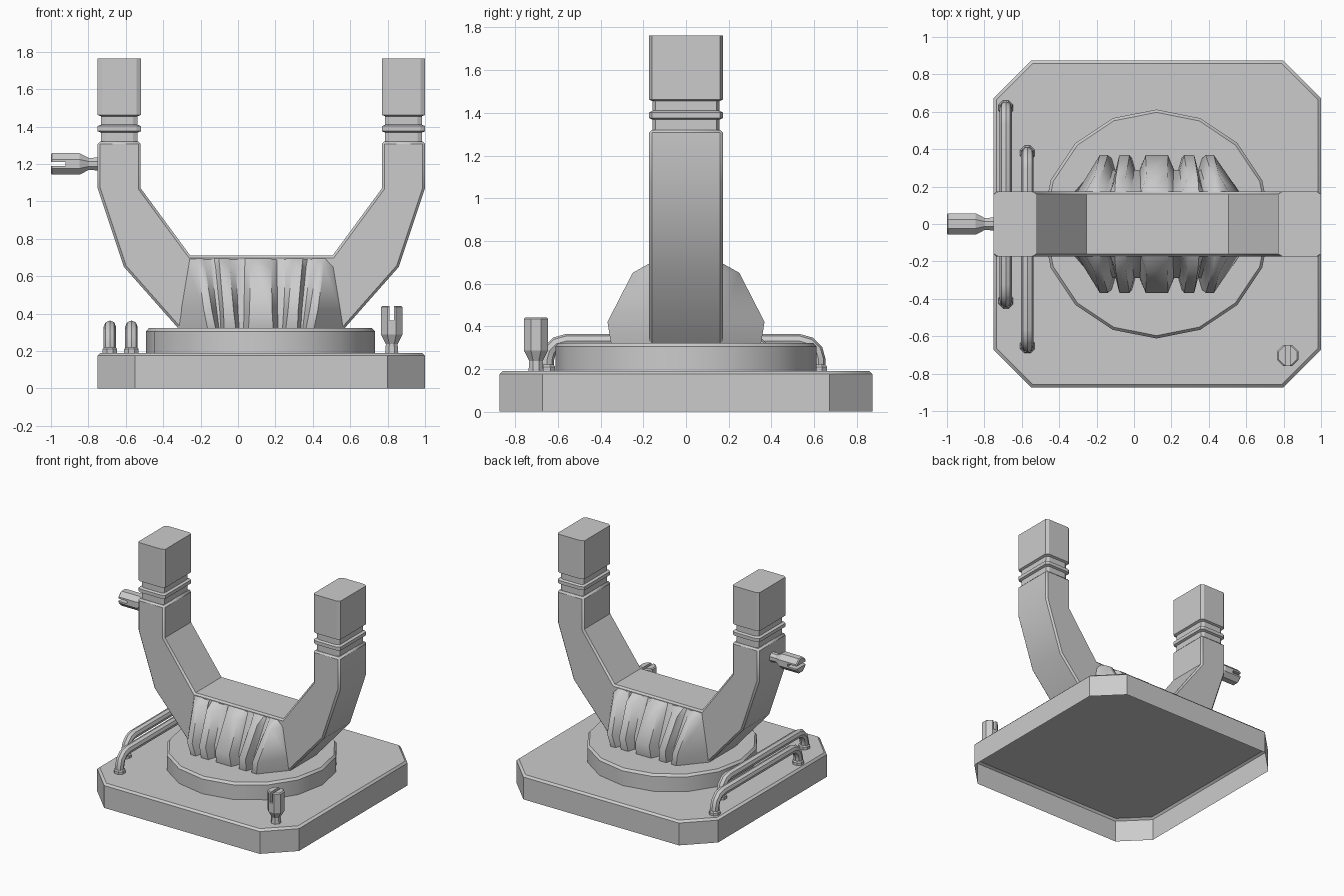
import bpy, bmesh
from math import radians, sin, cos, pi
from mathutils import Matrix

if "Cube" in bpy.data.objects:
    bpy.data.objects.remove(bpy.data.objects["Cube"])

CX = 0.125  # symmetry plane of base and yoke


def finish(name, bm, smooth=0):
    bmesh.ops.recalc_face_normals(bm, faces=bm.faces)
    me = bpy.data.meshes.new(name)
    bm.to_mesh(me)
    bm.free()
    ob = bpy.data.objects.new(name, me)
    bpy.context.collection.objects.link(ob)
    if smooth:
        select(ob)
        bpy.ops.object.shade_smooth_by_angle(angle=radians(smooth))
    return ob


def select(ob):
    bpy.ops.object.select_all(action="DESELECT")
    ob.select_set(True)
    bpy.context.view_layer.objects.active = ob


def stack(bm, outlines, bottom=False, top=True):
    """Skin a stack of closed outlines, optionally capping the ends."""
    rings = [[bm.verts.new(p) for p in o] for o in outlines]
    n = len(rings[0])
    for a, b in zip(rings, rings[1:]):
        for i in range(n):
            bm.faces.new((a[i], a[(i + 1) % n], b[(i + 1) % n], b[i]))
    if bottom:
        bm.faces.new(rings[0][::-1])
    if top:
        bm.faces.new(rings[-1])


def clipped_rect(cx, hx, hy, z, c, d=None):
    """Rectangle outline with clipped corners (c along x, d along y)."""
    d = c if d is None else d
    pts = [(hx, hy - d), (hx - c, hy), (c - hx, hy), (-hx, hy - d)]
    pts += [(-x, -y) for x, y in pts]
    return [(cx + x, y, z) for x, y in pts]


def lathe(name, prof, n, matrix, phase=0.0, smooth=0, bottom=False, top=True):
    """Stack n-sided rings of (radius, height)."""
    bm = bmesh.new()
    stack(bm, [[(r * cos(phase + 2 * pi * i / n), r * sin(phase + 2 * pi * i / n), h)
                for i in range(n)] for r, h in prof], bottom, top)
    bm.transform(matrix)
    return finish(name, bm, smooth)


# Base plate: hollow shell open underneath, clipped corners, bevelled top edge
bm = bmesh.new()
stack(bm, [clipped_rect(CX, 0.875, 0.873, 0, 0.2), clipped_rect(CX, 0.875, 0.873, 0.175, 0.2),
           clipped_rect(CX, 0.86, 0.858, 0.19, 0.194)])
finish("base_plate", bm, 40)

# Turntable
lathe("turntable", [(0.612, 0.19), (0.612, 0.305), (0.597, 0.322)], 16,
      Matrix.Translation((CX - 0.005, 0, 0)), smooth=40)

# Yoke body: half outline mirrored about CX, long edges bevelled, no hidden underside
half = [(0.445, 0.322), (0.735, 0.65), (0.875, 1.07), (0.875, 1.32),
        (0.645, 1.32), (0.645, 1.07), (0.38, 0.71)]
outline = half + [(-x, z) for x, z in reversed(half)]
bm = bmesh.new()
face = bm.faces.new([bm.verts.new((CX + x, -0.173, z)) for x, z in outline])
ext = bmesh.ops.extrude_face_region(bm, geom=[face])
bmesh.ops.translate(bm, vec=(0, 0.346, 0),
                    verts=[v for v in ext["geom"] if isinstance(v, bmesh.types.BMVert)])
bmesh.ops.recalc_face_normals(bm, faces=bm.faces)
under = [f for f in bm.faces if all(v.co.z < 0.33 for v in f.verts)]
bmesh.ops.delete(bm, geom=under, context="FACES_ONLY")
yoke = finish("yoke", bm, 30)
bev = yoke.modifiers.new("edge", "BEVEL")
bev.width, bev.segments = 0.013, 1
bev.limit_method, bev.angle_limit = "ANGLE", radians(60)

# Arm tops: neck, raised ring and end block in one stack per arm
levels = [(0.098, 0.157, 1.32), (0.098, 0.157, 1.368), (0.116, 0.173, 1.375),
          (0.116, 0.173, 1.402), (0.098, 0.157, 1.41), (0.098, 0.157, 1.455),
          (0.116, 0.173, 1.462), (0.116, 0.173, 1.763)]
for side, label in ((-1, "left"), (1, "right")):
    bm = bmesh.new()
    stack(bm, [clipped_rect(CX + side * 0.76, hx, hy, z, 0.024, 0.014) for hx, hy, z in levels])
    finish(label + "_arm_top", bm)

# Ribbed housing: stations of (tip y, groove y, z, column offsets from centre)
stations = [
    (0.17, 0.17, 0.695, (0.055, 0.085, 0.135, 0.17, 0.225, 0.25, 0.275, 0.31, 0.345, 0.385)),
    (0.25, 0.19, 0.65, (0.056, 0.086, 0.133, 0.166, 0.22, 0.242, 0.265, 0.298, 0.336, 0.392)),
    (0.368, 0.29, 0.42, (0.06, 0.09, 0.122, 0.146, 0.2, 0.22, 0.236, 0.262, 0.305, 0.43)),
    (0.352, 0.29, 0.322, (0.066, 0.092, 0.116, 0.134, 0.196, 0.214, 0.224, 0.242, 0.285, 0.445)),
]
for sy, label in ((-1, "front"), (1, "back")):
    bm = bmesh.new()
    rows = []
    for tip, groove, z, cols in stations:
        depth = [tip, groove, groove, tip, tip, groove, groove, tip, tip, 0.165]
        right = list(zip(cols, depth))
        row = [(-x, y) for x, y in reversed(right)] + right
        rows.append([bm.verts.new((CX - 0.003 + x, sy * y, z)) for x, y in row])
    for a, b in zip(rows, rows[1:]):
        for i in range(len(a) - 1):
            bm.faces.new((a[i], a[i + 1], b[i + 1], b[i]))
    finish(label + "_ribbed_housing", bm, 40)

# Hand rails: bent tube plus a collar at each foot
for k, (x, y0, y1) in enumerate(((-0.685, -0.412, 0.622), (-0.57, -0.652, 0.38))):
    top, r = 0.33, 0.09
    bend = [(r - r * cos(t), top - r + r * sin(t)) for t in (0, pi / 6, pi / 3, pi / 2)]
    path = [(y0, 0.19)] + [(y0 + a, z) for a, z in bend]
    path += [(y1 - a, z) for a, z in reversed(bend)] + [(y1, 0.19)]
    cu = bpy.data.curves.new("hand_rail_%d" % k, "CURVE")
    cu.dimensions = "3D"
    cu.bevel_depth, cu.bevel_resolution = 0.033, 2
    sp = cu.splines.new("POLY")
    sp.points.add(len(path) - 1)
    for p, (y, z) in zip(sp.points, path):
        p.co = (x, y, z, 1)
    ob = bpy.data.objects.new("hand_rail_%d" % k, cu)
    bpy.context.collection.objects.link(ob)
    select(ob)
    bpy.ops.object.convert(target="MESH")
    bpy.ops.object.shade_smooth_by_angle(angle=radians(40))
    for j, y in enumerate((y0, y1)):
        lathe("hand_rail_%d_collar_%d" % (k, j), [(0.042, 0.19), (0.042, 0.21), (0.034, 0.22)], 8,
              Matrix.Translation((x, y, 0)), pi / 8, top=False)

# Slotted knobs: one upright on the base, one sideways on the left arm
places = (("base_knob", Matrix.Translation((0.822, -0.703, 0.187))),
          ("arm_knob", Matrix.Translation((-0.747, 0, 1.2)) @ Matrix.Rotation(-pi / 2, 4, "Y")))
for name, mat in places:
    knob = lathe(name, [(0.038, 0), (0.034, 0.05), (0.062, 0.1), (0.062, 0.247), (0.054, 0.254)],
                 8, mat, pi / 8, bottom=True)
    bm = bmesh.new()
    bmesh.ops.create_cube(bm, size=1)
    bm.transform(mat @ Matrix.Translation((0, 0, 0.225)) @ Matrix.Diagonal((0.022, 0.2, 0.1, 1)))
    cutter = finish(name + "_slot_cutter", bm)
    cutter.hide_render = True
    cutter.hide_set(True)
    m = knob.modifiers.new("slot", "BOOLEAN")
    m.operation, m.object, m.solver = "DIFFERENCE", cutter, "EXACT"
